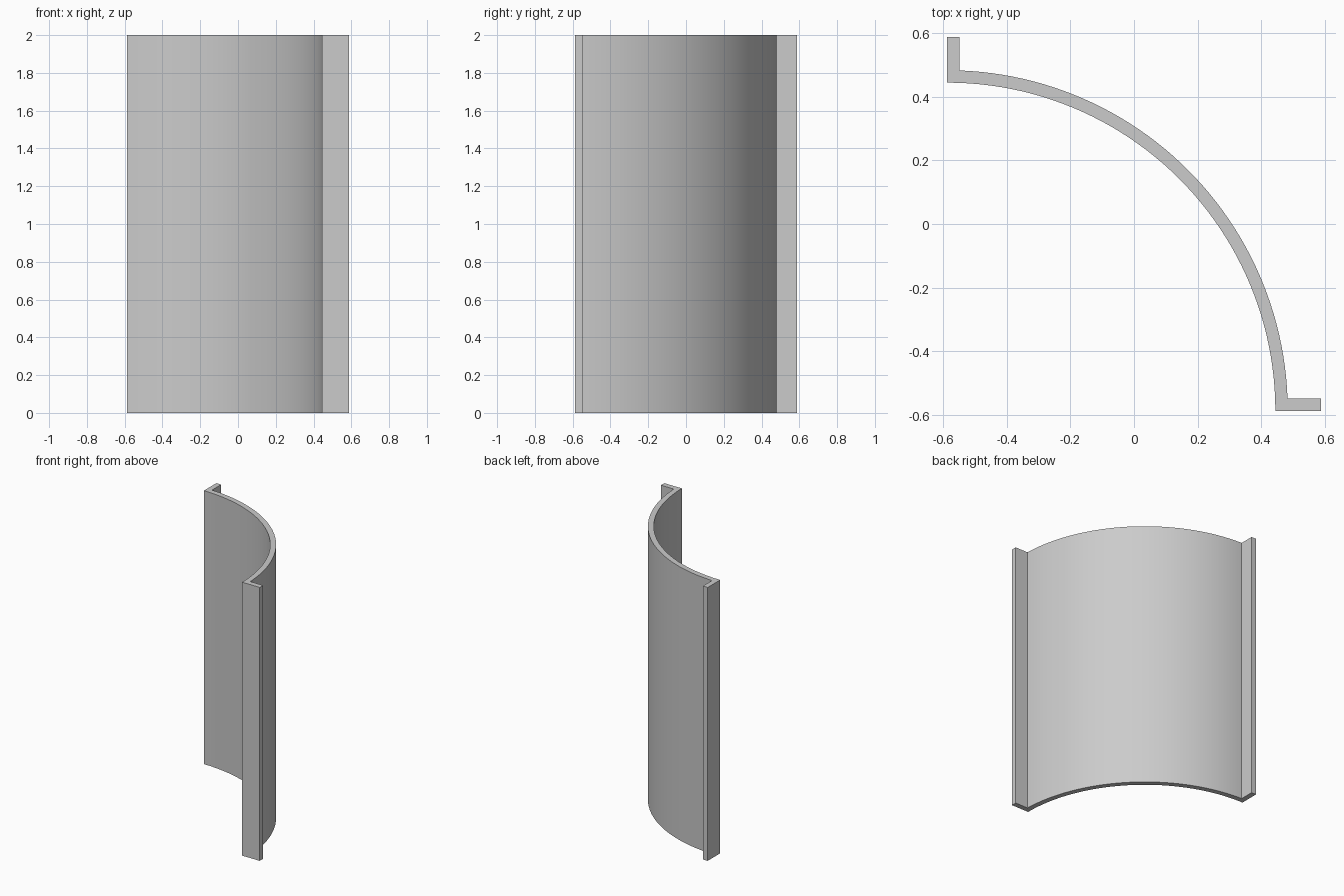
import bpy, bmesh, math

cube = bpy.data.objects.get("Cube")
if cube:
    bpy.data.objects.remove(cube, do_unlink=True)

HALF = 0.587       # half width of the plan
HEIGHT = 2.0
WALL = 0.039       # sheet thickness
R_IN = 1.031       # inner radius, centred on the front right corner
R_OUT = R_IN + WALL
SEGMENTS = 48

grey = bpy.data.materials.new("plain grey")
grey.use_nodes = True
colour = (0.6, 0.6, 0.6, 1)
grey.diffuse_color = colour
grey.node_tree.nodes["Principled BSDF"].inputs["Base Color"].default_value = colour


def arc(radius, start, end):
    """Points on the quarter curve between two angles."""
    steps = [start + (end - start) * i / SEGMENTS for i in range(SEGMENTS + 1)]
    return [(radius * math.cos(a) - HALF, radius * math.sin(a) - HALF) for a in steps]


# Plan outline: outer curve, back flange, inner curve, side flange
tip = HALF - WALL
trim = math.asin(WALL / R_OUT)
outline = arc(R_OUT, trim, math.pi / 2 - trim)
outline += [(-tip, HALF), (-HALF, HALF)]
outline += arc(R_IN, math.pi / 2, 0)
outline += [(HALF, -HALF), (HALF, -tip)]

# Extrude the outline to full height
bm = bmesh.new()
base = bm.faces.new([bm.verts.new((x, y, 0)) for x, y in outline])
top = bmesh.ops.extrude_face_region(bm, geom=[base], use_keep_orig=True)["geom"]
bmesh.ops.translate(bm, vec=(0, 0, HEIGHT),
                    verts=[v for v in top if isinstance(v, bmesh.types.BMVert)])
bmesh.ops.recalc_face_normals(bm, faces=bm.faces)
mesh = bpy.data.meshes.new("curved_panel")
bm.to_mesh(mesh)
bm.free()

panel = bpy.data.objects.new("curved_panel", mesh)
bpy.context.collection.objects.link(panel)
mesh.materials.append(grey)
bpy.context.view_layer.objects.active = panel
panel.select_set(True)
bpy.ops.object.shade_smooth_by_angle(angle=math.radians(30))
